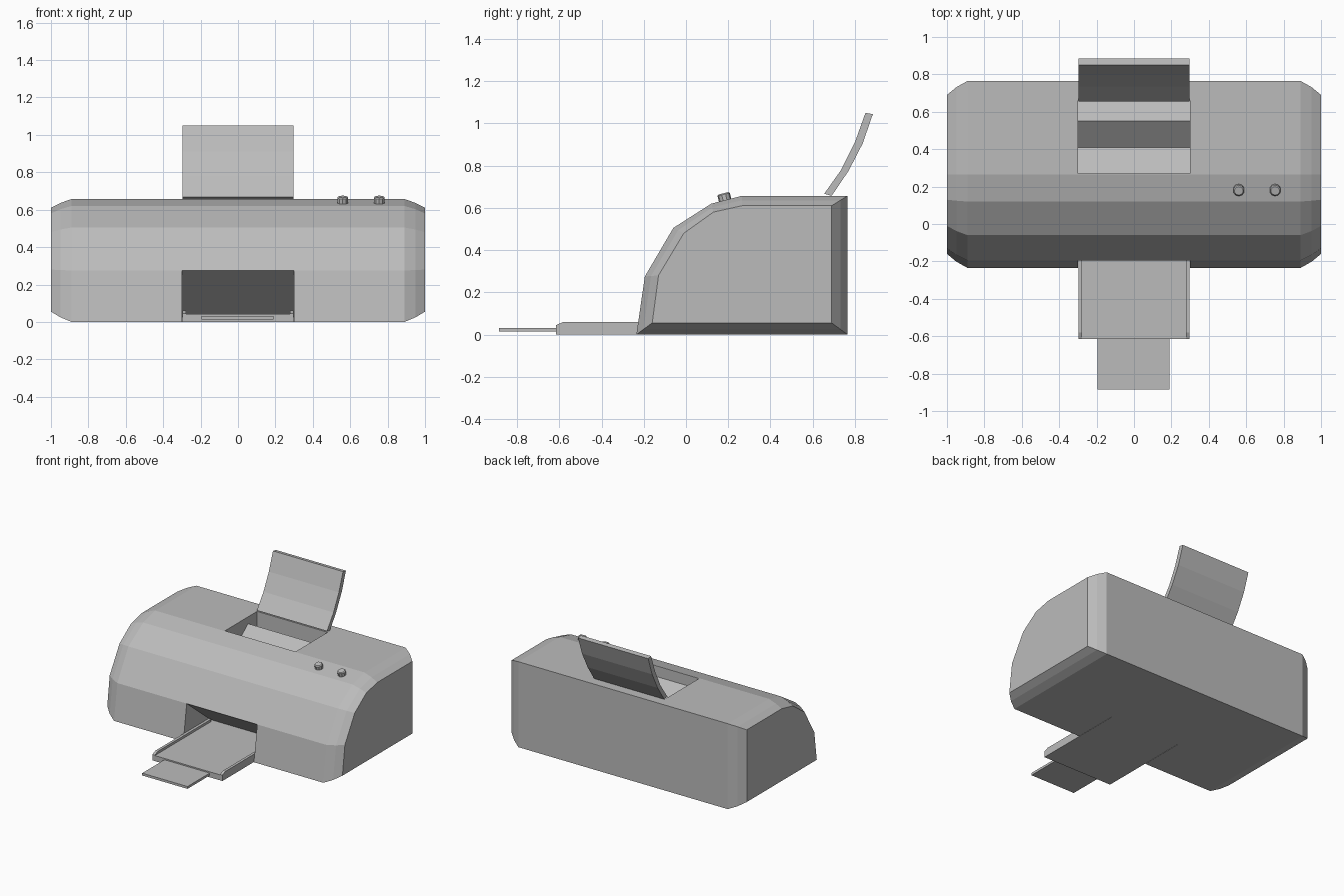
import bpy, bmesh, math
from mathutils import Matrix

cube = bpy.data.objects.get("Cube")
if cube:
    bpy.data.objects.remove(cube, do_unlink=True)

GREY = (0.5, 0.5, 0.5, 1)
grey = bpy.data.materials.new("grey plastic")
grey.use_nodes = True
grey.diffuse_color = GREY
bsdf = next(n for n in grey.node_tree.nodes if n.type == "BSDF_PRINCIPLED")
bsdf.inputs["Base Color"].default_value = GREY


def finish(name, bm):
    """Turn a bmesh into a grey object."""
    bmesh.ops.recalc_face_normals(bm, faces=bm.faces)
    mesh = bpy.data.meshes.new(name)
    bm.to_mesh(mesh)
    bm.free()
    mesh.materials.append(grey)
    obj = bpy.data.objects.new(name, mesh)
    bpy.context.collection.objects.link(obj)
    return obj


def loft(name, sections):
    """Skin a row of (x, yz profile) sections and cap both ends."""
    bm = bmesh.new()
    rings = [[bm.verts.new((x, y, z)) for y, z in prof] for x, prof in sections]
    for a, b in zip(rings, rings[1:]):
        for i in range(len(a)):
            j = (i + 1) % len(a)
            bm.faces.new((a[i], a[j], b[j], b[i]))
    bm.faces.new(rings[0])
    bm.faces.new(rings[-1])
    return finish(name, bm)


def prism(name, x0, x1, profile):
    return loft(name, [(x0, profile), (x1, profile)])


def box(name, x0, x1, y0, y1, z0, z1):
    return prism(name, x0, x1, [(y0, z0), (y1, z0), (y1, z1), (y0, z1)])


def cut(obj, cutter):
    cutter.hide_render = True
    mod = obj.modifiers.new("cut", "BOOLEAN")
    mod.operation = "DIFFERENCE"
    mod.solver = "EXACT"
    mod.object = cutter
    bpy.context.view_layer.objects.active = obj
    bpy.ops.object.modifier_apply(modifier=mod.name)
    bpy.data.objects.remove(cutter, do_unlink=True)


# Housing: a curved profile that shrinks towards both ends
outer = [(-0.235, 0), (-0.195, 0.275), (-0.06, 0.505), (0.12, 0.62),
         (0.265, 0.657), (0.765, 0.657), (0.765, 0)]
inner = [(-0.16, 0.055), (-0.13, 0.28), (-0.01, 0.48), (0.13, 0.58),
         (0.265, 0.61), (0.69, 0.61), (0.69, 0.055)]


def between(t):
    return [(a[0] + (b[0] - a[0]) * t, a[1] + (b[1] - a[1]) * t)
            for a, b in zip(outer, inner)]


half = [(0.89, outer), (0.95, between(0.45)), (1.0, inner)]
housing = loft("housing", [(-x, p) for x, p in reversed(half)] + half)

# Paper inlet on top and wedge-shaped outlet at the front
cut(housing, prism("inlet_cutter", -0.3, 0.3, [
    (0.27, 0.8), (0.27, 0.575), (0.41, 0.49), (0.55, 0.605),
    (0.66, 0.52), (0.66, 0.8)]))
cut(housing, prism("outlet_cutter", -0.3, 0.3, [
    (-0.35, -0.05), (0.115, -0.05), (0.115, 0.025), (-0.195, 0.275),
    (-0.35, 0.4)]))

# Curved paper support behind the inlet
prism("paper_support", -0.298, 0.298, [
    (0.655, 0.667), (0.735, 0.78), (0.8, 0.91), (0.85, 1.05),
    (0.885, 1.044), (0.837, 0.905), (0.77, 0.775), (0.69, 0.657)])

# Output tray with side rails and pull-out extension
box("output_tray", -0.298, 0.298, -0.615, 0.115, 0, 0.042)
for side, name in ((-1, "right_tray_rail"), (1, "left_tray_rail")):
    prism(name, side * 0.277, side * 0.298, [
        (-0.615, 0.03), (-0.615, 0.045), (-0.58, 0.06), (0.07, 0.06), (0.07, 0.03)])
box("tray_extension", -0.195, 0.19, -0.885, -0.6, 0.014, 0.032)

# Push buttons standing square to the sloping panel
for x, name in ((0.56, "inner_button"), (0.755, "outer_button")):
    bm = bmesh.new()
    bmesh.ops.create_cone(bm, cap_ends=True, segments=10, radius1=0.03,
                          radius2=0.03, depth=0.05)
    top = [e for e in bm.edges if all(v.co.z > 0 for v in e.verts)]
    bmesh.ops.bevel(bm, geom=top, offset=0.006, segments=1, affect="EDGES")
    tilt = Matrix.Translation((x, 0.183, 0.645)) @ Matrix.Rotation(math.radians(14), 4, "X")
    bmesh.ops.transform(bm, matrix=tilt, verts=bm.verts)
    finish(name, bm)
